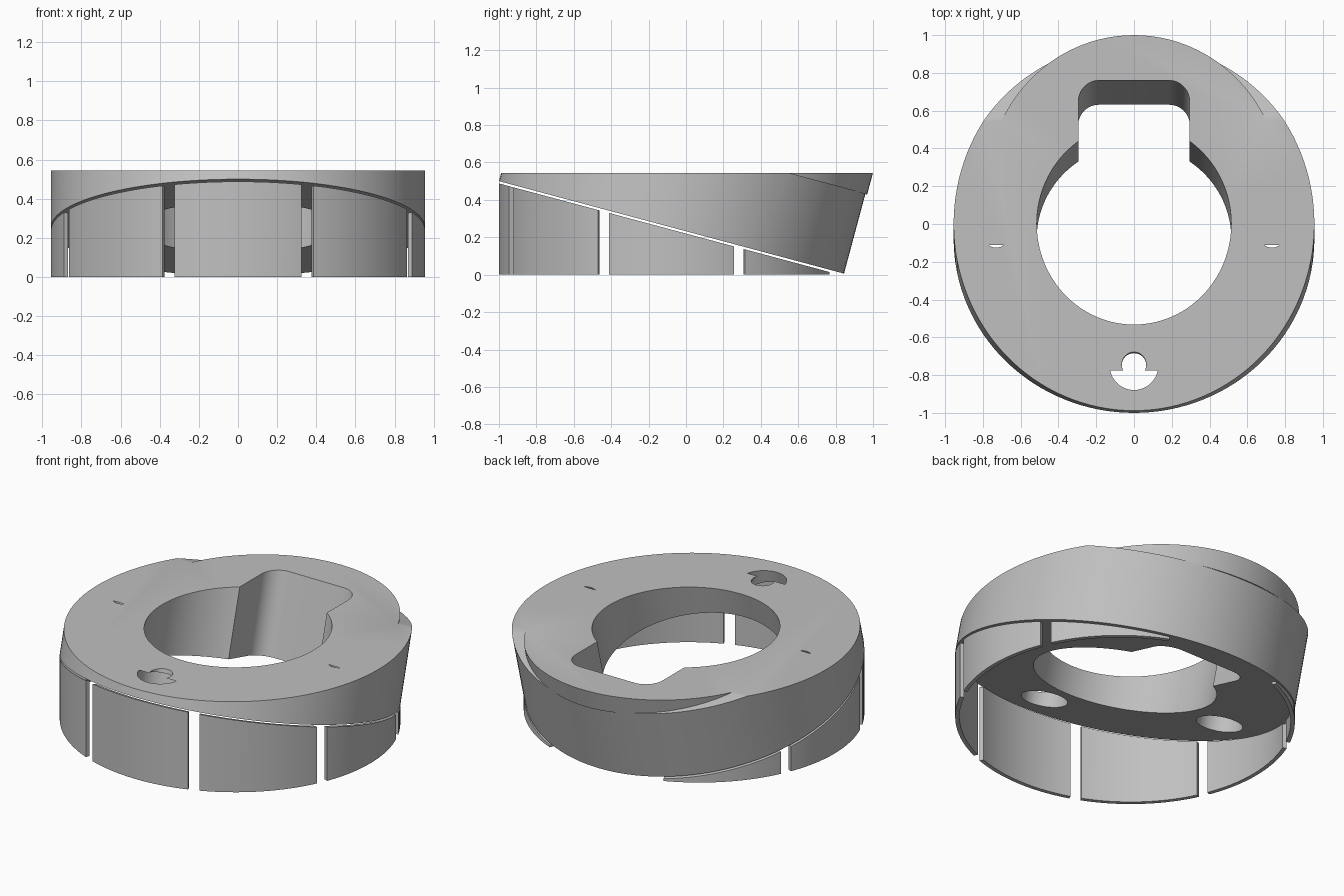
import bpy
import bmesh
from math import sin, cos, pi, radians
from mathutils import Matrix

cube = bpy.data.objects.get("Cube")
if cube:
    bpy.data.objects.remove(cube, do_unlink=True)

TILT = radians(15)
TOP = 0.545
CENTRE_Y, CENTRE_Z = -0.0775, 0.253
RADIUS = 0.955

# Frame of the leaning body: origin at the middle of its underside
LEAN = Matrix.Translation((0, CENTRE_Y, CENTRE_Z)) @ Matrix.Rotation(-TILT, 4, 'X')

grey = bpy.data.materials.new("plain_grey")
grey.use_nodes = True
colour = (0.53, 0.53, 0.53, 1)
grey.diffuse_color = colour
grey.node_tree.nodes["Principled BSDF"].inputs["Base Color"].default_value = colour


def arc(x, y, rx, ry, start=0, end=2 * pi, steps=128):
    """Points along an elliptical arc, open at the end when it is a full turn."""
    count = steps if end - start > 6.28 else steps + 1
    return [(x + rx * cos(start + (end - start) * i / steps),
             y + ry * sin(start + (end - start) * i / steps)) for i in range(count)]


def prism(name, outline, low, high, frame=Matrix()):
    """Extrude a flat outline between two heights of a frame."""
    bm = bmesh.new()
    face = bm.faces.new([bm.verts.new((x, y, low)) for x, y in outline])
    grown = bmesh.ops.extrude_face_region(bm, geom=[face])
    verts = [v for v in grown["geom"] if isinstance(v, bmesh.types.BMVert)]
    bmesh.ops.translate(bm, verts=verts, vec=(0, 0, high - low))
    bmesh.ops.recalc_face_normals(bm, faces=bm.faces)
    bm.transform(frame)
    mesh = bpy.data.meshes.new(name)
    bm.to_mesh(mesh)
    bm.free()
    mesh.materials.append(grey)
    obj = bpy.data.objects.new(name, mesh)
    bpy.context.collection.objects.link(obj)
    return obj


def disc(name, x, y, r, low, high, frame=LEAN, steps=128):
    return prism(name, arc(x, y, r, r, steps=steps), low, high, frame)


def box(name, x0, x1, y0, y1, low, high, frame=Matrix()):
    return prism(name, [(x0, y0), (x1, y0), (x1, y1), (x0, y1)], low, high, frame)


def combine(target, other, operation='DIFFERENCE'):
    """Apply a boolean and remove the helper."""
    other.hide_render = True
    mod = target.modifiers.new("combine", 'BOOLEAN')
    mod.operation = operation
    mod.solver = 'EXACT'
    mod.object = other
    bpy.context.view_layer.objects.active = target
    bpy.ops.object.modifier_apply(modifier=mod.name)
    bpy.data.objects.remove(other, do_unlink=True)


def smooth(obj):
    bpy.ops.object.select_all(action='DESELECT')
    obj.select_set(True)
    bpy.context.view_layer.objects.active = obj
    bpy.ops.object.shade_smooth_by_angle(angle=radians(30))


# Leaning body with its smaller raised disc at the back
body = disc("leaning_body", 0, 0, RADIUS, 0, 0.444)
combine(body, disc("raised_disc", 0, 0.185, 0.78, 0.44, 0.8), 'UNION')

# Level top
combine(body, box("top_cutter", -2, 2, -2, 2, TOP, 2))

# Central opening and its round-cornered notch
combine(body, disc("bore_cutter", 0, 0, 0.515, -0.5, 1.2))
HALF, BACK, CORNER = 0.295, 0.734, 0.11
notch = [(-HALF, 0), (HALF, 0)]
notch += arc(HALF - CORNER, BACK - CORNER, CORNER, CORNER, 0, pi / 2, 12)
notch += arc(CORNER - HALF, BACK - CORNER, CORNER, CORNER, pi / 2, pi, 12)
combine(body, prism("notch_cutter", notch, -0.5, 1.2, LEAN))

# Stepped holes drilled from the underside
for x, y in ((0, -0.72), (0.73, -0.057), (-0.73, -0.057)):
    combine(body, disc("wide_hole", x, y, 0.13, -0.2, 0.1015, steps=48))
    combine(body, disc("narrow_hole", x, y, 0.065, -0.2, 0.273, steps=32))
smooth(body)

# Thin upright skirt below the body
WALL = 0.024
DEPTH = RADIUS * cos(TILT)
skirt = prism("slotted_skirt", arc(0, CENTRE_Y, RADIUS, DEPTH), 0, 0.6)
combine(skirt, prism("skirt_hollow", arc(0, CENTRE_Y, RADIUS - WALL, DEPTH - WALL), -0.2, 0.8))

# Sloping top of the skirt, just clear of the body
combine(skirt, box("slope_cutter", -2, 2, -2, 2, -0.012, 2, LEAN))

# Eight radial slots, and the open back
for i in range(8):
    turn = Matrix.Translation((0, CENTRE_Y, 0)) @ Matrix.Rotation(pi / 8 + i * pi / 4, 4, 'Z')
    combine(skirt, box("slot_cutter", -0.0325, 0.0325, 0.5, 1.2, -0.2, 0.8, turn))
combine(skirt, box("back_cutter", -0.36, 0.36, 0.6, 1.2, -0.2, 0.8))
smooth(skirt)
